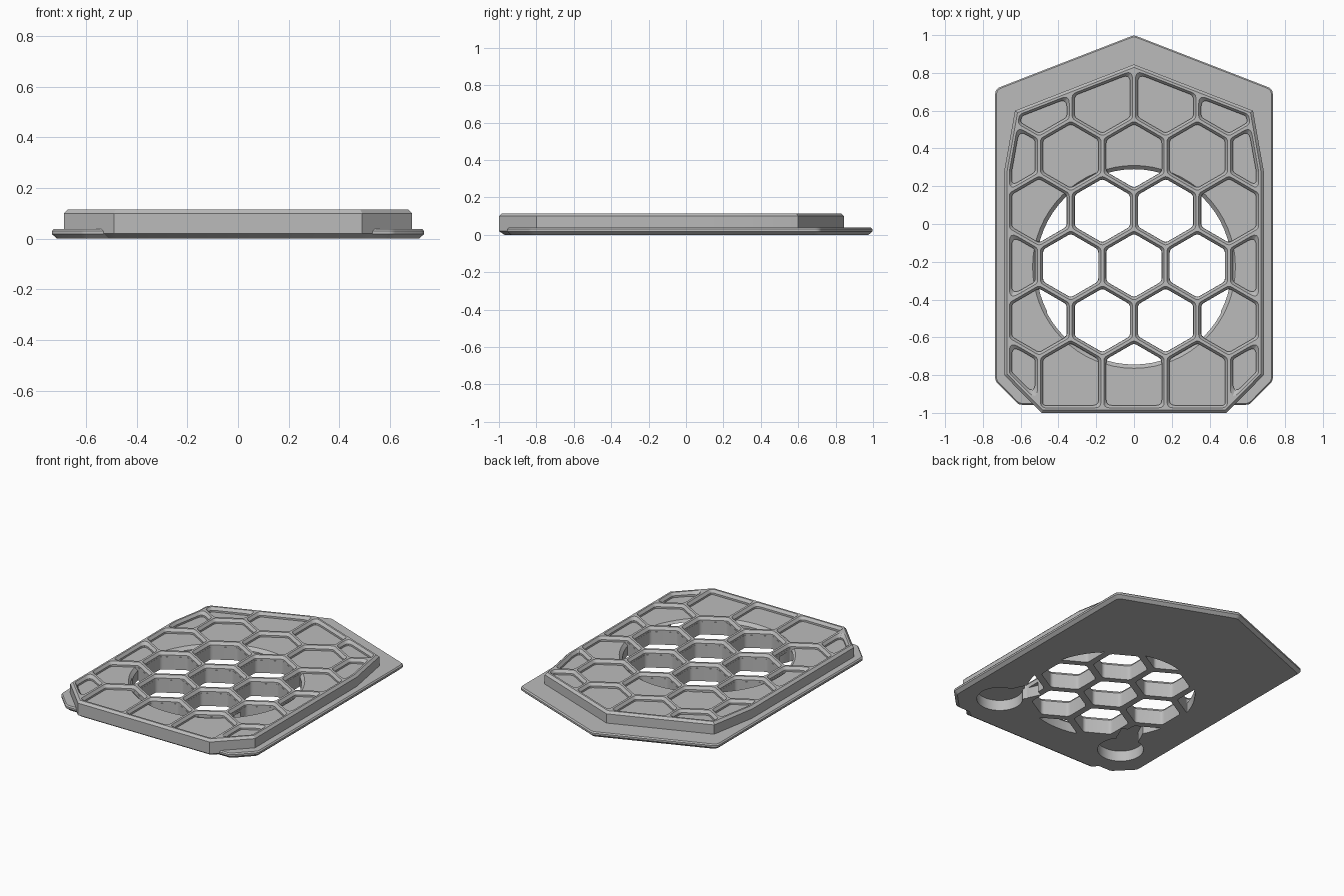
import bpy, bmesh, math
from mathutils import Vector

old = bpy.data.objects.get("Cube")
if old:
    bpy.data.objects.remove(old)

grey = bpy.data.materials.new("plain_grey")
grey.use_nodes = True
grey.diffuse_color = (0.5, 0.5, 0.5, 1)
grey.node_tree.nodes["Principled BSDF"].inputs["Base Color"].default_value = (0.5, 0.5, 0.5, 1)

PITCH = 0.335
ROW = PITCH * math.sqrt(3) / 2
CENTRE_Y = -0.22
APOTHEM = 0.147
FLOOR = 0.085


def mirrored(half):
    """Counter-clockwise outline from its right half, listed front to back."""
    pts = [Vector(p) for p in half]
    return pts + [Vector((-p.x, p.y)) for p in reversed(pts) if p.x > 0]


def offset(pts, d):
    """Move every edge of a convex outline outwards by d."""
    out = []
    for i, p in enumerate(pts):
        a = (p - pts[i - 1]).normalized()
        b = (pts[(i + 1) % len(pts)] - p).normalized()
        na, nb = Vector((a.y, -a.x)), Vector((b.y, -b.x))
        out.append(p + (na + nb) * d / (1 + na.dot(nb)))
    return out


def rounded(pts, r, steps=4):
    """Round each corner of an outline."""
    if r == 0:
        return pts
    out = []
    for i, p in enumerate(pts):
        u, v = pts[i - 1] - p, pts[(i + 1) % len(pts)] - p
        t = min(r * math.tan((math.pi - u.angle(v)) / 2), u.length * 0.45, v.length * 0.45)
        a, b = p + u.normalized() * t, p + v.normalized() * t
        for k in range(steps + 1):
            s = k / steps
            out.append(a * (1 - s) ** 2 + p * (2 * s * (1 - s)) + b * s ** 2)
    return out


def clip(pts, border):
    """Keep the part of an outline inside a convex border."""
    for i, e in enumerate(border):
        d = (border[(i + 1) % len(border)] - e).normalized()
        n = Vector((-d.y, d.x))
        kept = []
        for j, q in enumerate(pts):
            p = pts[j - 1]
            hp, hq = (p - e).dot(n), (q - e).dot(n)
            if (hp >= 0) != (hq >= 0):
                kept.append(p.lerp(q, hp / (hp - hq)))
            if hq >= 0:
                kept.append(q)
        pts = kept
    # drop corners that nearly coincide
    return [p for i, p in enumerate(pts) if (p - pts[i - 1]).length > 0.012]


def solid(name, outlines, layers, r=0.0):
    """Stack outlines through (offset, height) layers into closed solids."""
    bm = bmesh.new()
    for pts in outlines:
        rings = [[bm.verts.new((p.x, p.y, z)) for p in rounded(offset(pts, d), r)]
                 for d, z in layers]
        n = len(rings[0])
        bm.faces.new(list(reversed(rings[0])))
        bm.faces.new(rings[-1])
        for lo, hi in zip(rings, rings[1:]):
            for i in range(n):
                j = (i + 1) % n
                bm.faces.new((lo[i], lo[j], hi[j], hi[i]))
    bmesh.ops.recalc_face_normals(bm, faces=bm.faces)
    mesh = bpy.data.meshes.new(name)
    bm.to_mesh(mesh)
    bm.free()
    mesh.materials.append(grey)
    ob = bpy.data.objects.new(name, mesh)
    bpy.context.collection.objects.link(ob)
    return ob


def combine(ob, other, operation):
    """Boolean two solids, bake the result and remove the helper."""
    mod = ob.modifiers.new("combine", 'BOOLEAN')
    mod.operation, mod.object, mod.solver = operation, other, 'EXACT'
    other.hide_render = True
    bpy.context.view_layer.update()
    dg = bpy.context.evaluated_depsgraph_get()
    mesh = bpy.data.meshes.new_from_object(ob.evaluated_get(dg))
    ob.modifiers.clear()
    ob.data = mesh
    bpy.data.objects.remove(other)


def circle(x, y, r, n=64):
    return [Vector((x + r * math.cos(math.tau * k / n), y + r * math.sin(math.tau * k / n)))
            for k in range(n)]


def cell(x, y, extend):
    """Hexagon, opened to the border when extend is +1 or -1."""
    rad = APOTHEM * 2 / math.sqrt(3)
    a, h = APOTHEM, rad / 2
    top = [(a, h), (0, rad), (-a, h)] if extend <= 0 else [(a, 1), (-a, 1)]
    low = [(-a, -h), (0, -rad), (a, -h)] if extend >= 0 else [(-a, -1), (a, -1)]
    return [Vector((x + p, y + q)) for p, q in top + low]


# Flange plate and raised body
plate_line = mirrored([(0.61, -0.957), (0.735, -0.83), (0.735, 0.715), (0, 1.0)])
body_line = mirrored([(0.49, -1.0), (0.687, -0.8), (0.687, 0.28), (0.63, 0.6), (0, 0.845)])
grille = solid("honeycomb_grille", [plate_line],
               [(-0.02, 0), (0, 0.018), (0, 0.03), (-0.007, 0.038)], 0.04)
body = solid("raised_body", [body_line],
             [(-0.03, 0), (0, 0.02), (0, 0.1), (-0.015, 0.115)])
combine(grille, body, 'UNION')

# Honeycomb cells, trimmed to the rim
border = offset(body_line, -0.04)
cells = []
for row in range(-2, 4):
    xs = (-2, -1, 0, 1, 2) if row % 2 == 0 else (-1.5, -0.5, 0.5, 1.5)
    extend = {-2: -1, 3: 1}.get(row, 0)
    for x in xs:
        cells.append(clip(cell(x * PITCH, CENTRE_Y + row * ROW, extend), border))

# Shallow pockets with chamfered rims
pockets = solid("pocket_cutter", cells,
                [(0, FLOOR), (0, 0.097), (0.013, 0.115), (0.013, 0.14)], 0.03)
combine(grille, pockets, 'DIFFERENCE')

# Open cells inside the round vent
vent = solid("vent_cutter", cells, [(-0.001, -0.1), (-0.001, 0.1)], 0.03)
disc = solid("vent_disc", [circle(0, -0.227, 0.517)],
             [(0, -0.05), (0, 0.065), (0.02, FLOOR), (0.02, 0.098)])
combine(vent, disc, 'INTERSECT')
combine(grille, vent, 'DIFFERENCE')

# Round recesses underneath with a neck running to the vent
for side in (-1, 1):
    hole = solid("recess_cutter", [circle(side * 0.48, -0.70, 0.14, 40)],
                 [(0, -0.05), (0, 0.07)])
    start, end = Vector((side * 0.48, -0.68)), Vector((side * 0.385, -0.47))
    along = (end - start).normalized()
    across = Vector((along.y, -along.x)) * 0.07
    neck = solid("neck_cutter", [[start + across, end + across, end - across, start - across]],
                 [(0, -0.05), (0, 0.07)])
    combine(hole, neck, 'UNION')
    combine(grille, hole, 'DIFFERENCE')

# Smooth the curved walls and keep the edges crisp
bpy.ops.object.select_all(action='DESELECT')
grille.select_set(True)
bpy.context.view_layer.objects.active = grille
bpy.ops.object.shade_smooth_by_angle(angle=math.radians(25))
